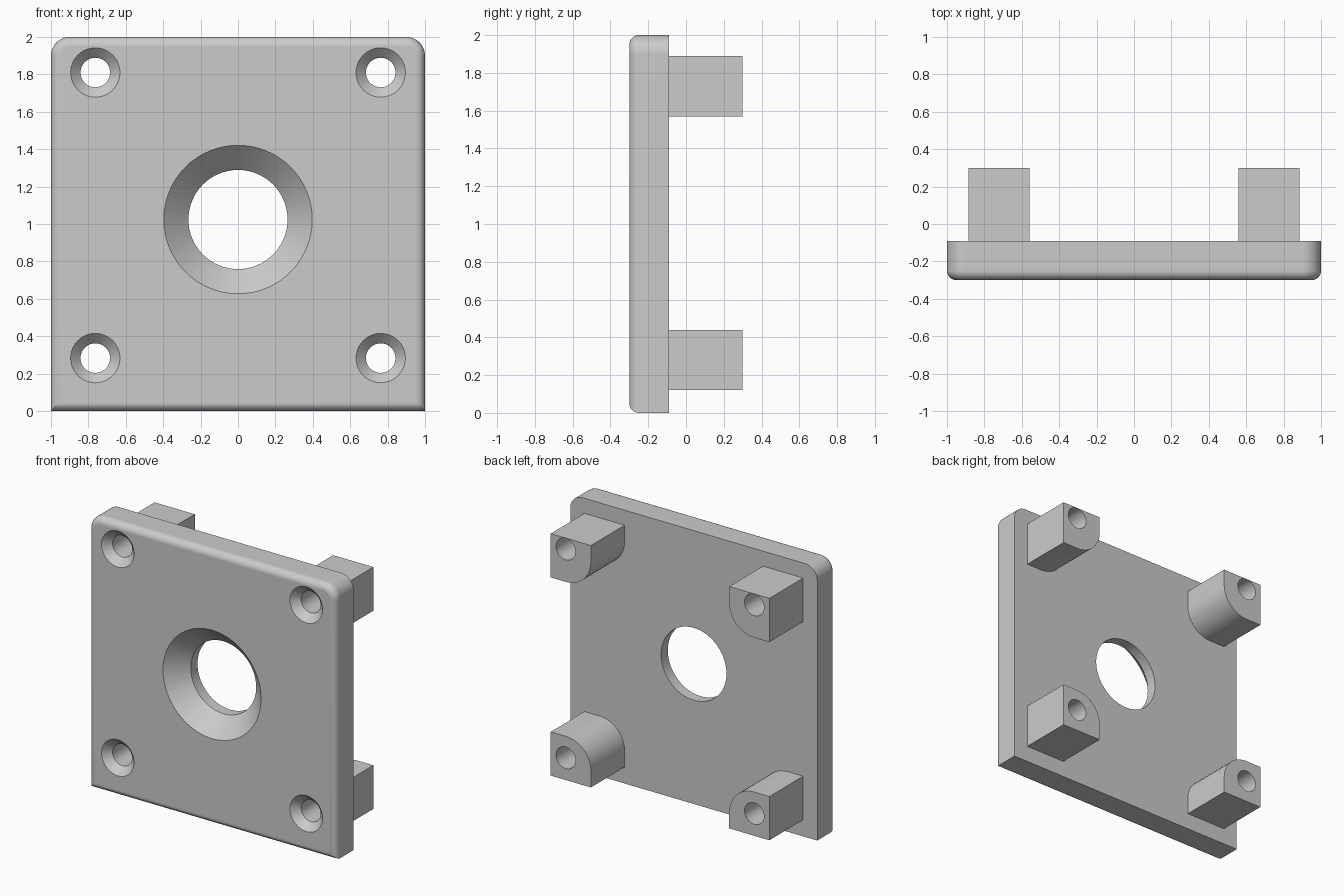
import bpy, bmesh
from math import sin, cos, pi, radians

cube = bpy.data.objects.get("Cube")
if cube:
    bpy.data.objects.remove(cube, do_unlink=True)

grey = bpy.data.materials.new("plain_grey")
grey.use_nodes = True
grey.diffuse_color = (0.6, 0.6, 0.6, 1)
grey.node_tree.nodes["Principled BSDF"].inputs["Base Color"].default_value = (0.6, 0.6, 0.6, 1)

FRONT, PLATE_BACK, POST_END = -0.3, -0.09, 0.3
SCREW_X, SCREW_LOW, SCREW_HIGH = 0.763, 0.283, 1.81


def finish(name, bm):
    bmesh.ops.recalc_face_normals(bm, faces=bm.faces[:])
    mesh = bpy.data.meshes.new(name)
    bm.to_mesh(mesh)
    bm.free()
    mesh.materials.append(grey)
    obj = bpy.data.objects.new(name, mesh)
    bpy.context.collection.objects.link(obj)
    return obj


def corner(cx, cz, radius, start, steps=12):
    """Quarter arc around (cx, cz), counter-clockwise from start."""
    angles = [start + pi / 2 * i / steps for i in range(steps + 1)]
    return [(cx + radius * cos(a), cz + radius * sin(a)) for a in angles]


def prism(outline, y0, y1, front_fillet=0):
    """Extrude an (x, z) outline along y, optionally rounding its front rim."""
    bm = bmesh.new()
    near = [bm.verts.new((x, y0, z)) for x, z in outline]
    far = [bm.verts.new((x, y1, z)) for x, z in outline]
    rim = bm.faces.new(near)
    bm.faces.new(far[::-1])
    for i in range(len(near)):
        j = (i + 1) % len(near)
        bm.faces.new((near[i], far[i], far[j], near[j]))
    bmesh.ops.recalc_face_normals(bm, faces=bm.faces[:])
    if front_fillet:
        bmesh.ops.bevel(bm, geom=list(rim.edges), offset=front_fillet,
                        offset_type='OFFSET', segments=6, profile=0.5,
                        affect='EDGES', clamp_overlap=True)
    return bm


def countersink(x, z, outer, inner, y_end, sides=64):
    """Cutter: 45 degree cone from the front face, then a straight bore."""
    lead = 0.03
    bm = bmesh.new()
    rings = []
    for y, r in ((FRONT - lead, outer + lead), (FRONT + outer - inner, inner), (y_end, inner)):
        rings.append([bm.verts.new((x + r * cos(2 * pi * i / sides), y,
                                    z + r * sin(2 * pi * i / sides))) for i in range(sides)])
    for a, b in zip(rings, rings[1:]):
        for i in range(sides):
            j = (i + 1) % sides
            bm.faces.new((a[i], a[j], b[j], b[i]))
    bm.faces.new(rings[0][::-1])
    bm.faces.new(rings[-1])
    cutter = finish("hole_cutter", bm)
    cutter.hide_render = True
    return cutter


def activate(obj):
    bpy.ops.object.select_all(action='DESELECT')
    obj.select_set(True)
    bpy.context.view_layer.objects.active = obj


def cut(obj, cutter):
    activate(obj)
    mod = obj.modifiers.new("hole", 'BOOLEAN')
    mod.operation = 'DIFFERENCE'
    mod.solver = 'EXACT'
    mod.object = cutter
    bpy.ops.object.modifier_apply(modifier=mod.name)


def smooth(obj):
    activate(obj)
    bpy.ops.object.shade_smooth_by_angle(angle=radians(30))
    obj.modifiers.new("even_shading", 'WEIGHTED_NORMAL').keep_sharp = True


# Plate: square lower corners, rounded upper corners, filleted front rim
R = 0.1
outline = [(-1, 0), (1, 0)] + corner(1 - R, 2 - R, R, 0) + corner(R - 1, 2 - R, R, pi / 2)
plate = finish("face_plate", prism(outline, FRONT, PLATE_BACK, 0.05))

# Large central opening
centre_cutter = countersink(0, 1.024, 0.397, 0.265, 0)
cut(plate, centre_cutter)
cutters = [centre_cutter]

# Four mounting posts, each rounded on the corner facing the centre
P = 0.2
for side, sx in (("left", 1), ("right", -1)):
    for level, z0, z1, screw_z in (("lower", 0.12, 0.44, SCREW_LOW),
                                   ("upper", 1.57, 1.89, SCREW_HIGH)):
        x0, x1 = 0.56, 0.885
        if level == "lower":
            shape = [(x0, z0), (x1, z0), (x1, z1)] + corner(x0 + P, z1 - P, P, pi / 2)
        else:
            shape = [(x1, z0), (x1, z1), (x0, z1)] + corner(x0 + P, z0 + P, P, pi)
        post = finish(f"{level}_{side}_post",
                      prism([(sx * x, z) for x, z in shape], PLATE_BACK, POST_END))
        cutter = countersink(sx * SCREW_X, screw_z, 0.132, 0.079, POST_END + 0.05, 40)
        cut(plate, cutter)
        cut(post, cutter)
        cutters.append(cutter)
        smooth(post)

smooth(plate)
for cutter in cutters:
    bpy.data.objects.remove(cutter, do_unlink=True)
